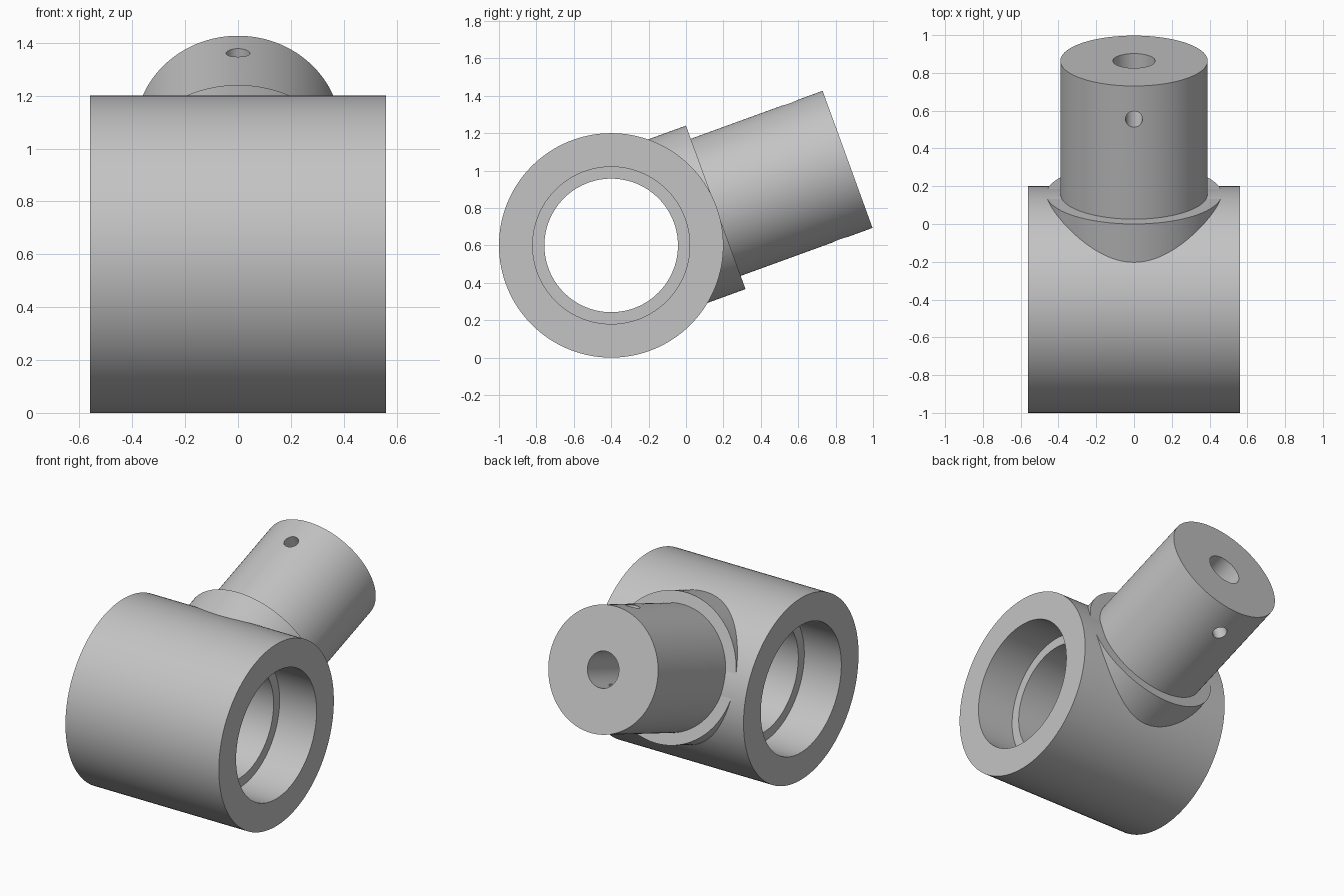
import bpy
from math import radians, pi
from mathutils import Matrix, Vector

cube = bpy.data.objects.get("Cube")
if cube:
    bpy.data.objects.remove(cube, do_unlink=True)

steel = bpy.data.materials.new("satin grey")
steel.use_nodes = True
grey = (0.55, 0.55, 0.55, 1)
steel.diffuse_color = grey
steel.node_tree.nodes["Principled BSDF"].inputs["Base Color"].default_value = grey

# Frames: eye axis runs along x, stem axis leans back and up from the eye centre
CENTRE = Matrix.Translation((0, -0.4, 0.6))
EYE = CENTRE @ Matrix.Rotation(pi / 2, 4, "Y")
STEM = CENTRE @ Matrix.Rotation(radians(-70), 4, "X")


def cylinder(name, frame, radius, start, end, sides=128):
    """Cylinder along the z axis of a frame, from start to end."""
    bpy.ops.mesh.primitive_cylinder_add(vertices=sides, radius=radius, depth=end - start)
    ob = bpy.context.object
    ob.name = name
    ob.matrix_world = frame @ Matrix.Translation((0, 0, (start + end) / 2))
    ob.data.materials.append(steel)
    return ob


def combine(body, tool, operation):
    """Apply a boolean and discard the tool."""
    mod = body.modifiers.new(operation.lower(), "BOOLEAN")
    mod.operation = operation
    mod.solver = "EXACT"
    mod.object = tool
    bpy.context.view_layer.objects.active = body
    bpy.ops.object.modifier_apply(modifier=mod.name)
    bpy.data.objects.remove(tool, do_unlink=True)


# Solid eye barrel, collar and stem
body = cylinder("rod_end_body", EYE, 0.6, -0.56, 0.56)
combine(body, cylinder("collar", STEM, 0.465, 0, 0.595), "UNION")
combine(body, cylinder("stem", STEM, 0.39, 0.1, 1.345), "UNION")

# Through bore with a wider counterbore at each end, leaving a central lip
combine(body, cylinder("bore", EYE, 0.357, -0.7, 0.7), "DIFFERENCE")
for side in (-1, 1):
    start, end = sorted((side * 0.29, side * 0.7))
    combine(body, cylinder("counterbore", EYE, 0.42, start, end), "DIFFERENCE")

# Blind hole in the stem end and a pin hole across it
combine(body, cylinder("end_hole", STEM, 0.112, 0.8, 1.5, 96), "DIFFERENCE")
across = STEM @ Matrix.Translation(Vector((0, 0, 1.158))) @ Matrix.Rotation(pi / 2, 4, "X")
combine(body, cylinder("pin_hole", across, 0.045, -0.6, 0.6, 96), "DIFFERENCE")

# Smooth round walls, crisp edges
bpy.ops.object.select_all(action="DESELECT")
body.select_set(True)
bpy.context.view_layer.objects.active = body
bpy.ops.object.shade_smooth_by_angle(angle=radians(6))
